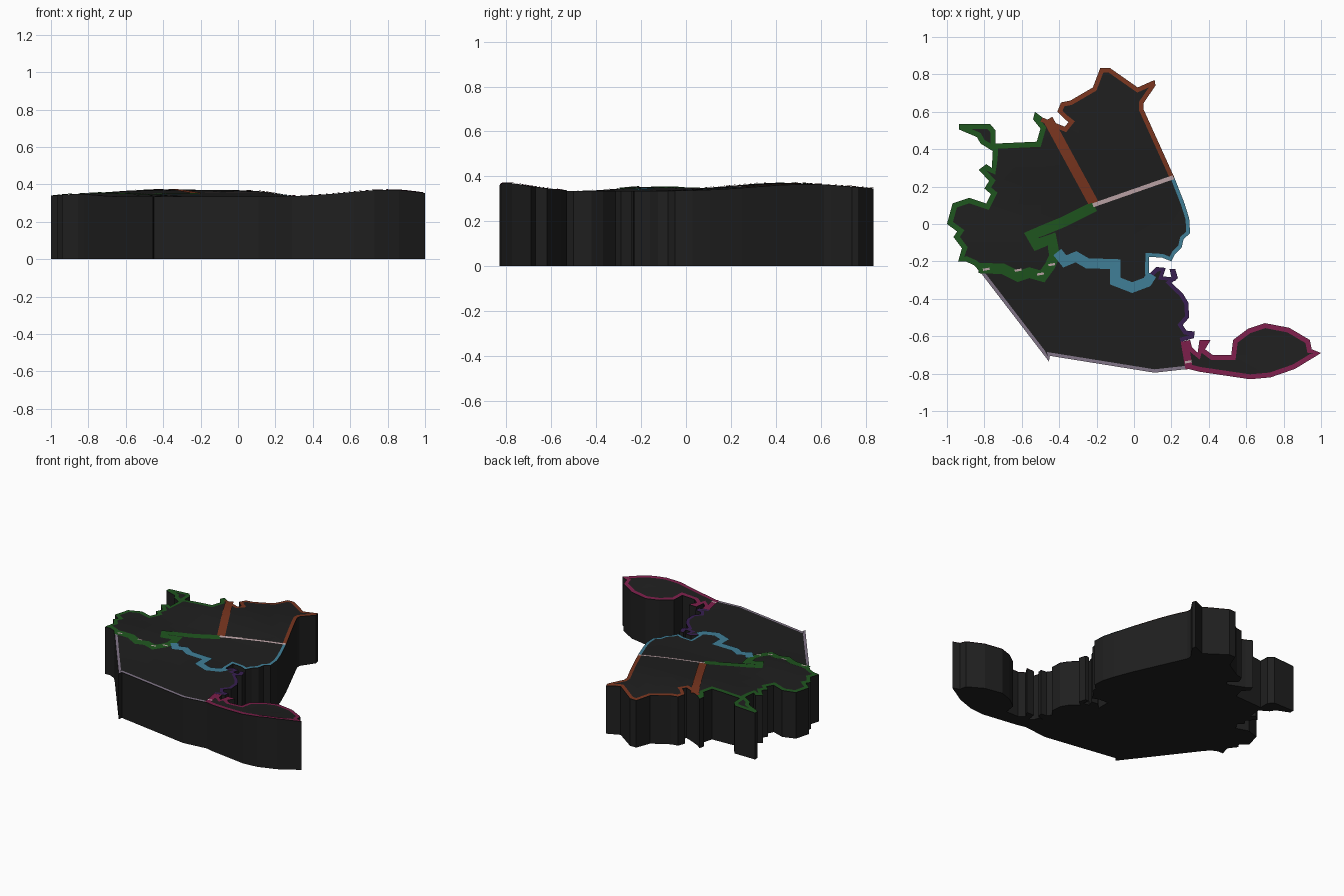
import bpy, bmesh, math
from mathutils import Vector as V

if "Cube" in bpy.data.objects:
    bpy.data.objects.remove(bpy.data.objects["Cube"])


def material(name, rgb):
    m = bpy.data.materials.new(name)
    m.diffuse_color = (*[(c / 255) ** 2.2 for c in rgb], 1)
    m.use_nodes = True
    m.node_tree.nodes["Principled BSDF"].inputs["Base Color"].default_value = m.diffuse_color
    return m


DARK = material("charcoal", (36, 36, 36))
RUST = material("rust", (120, 56, 36))
GREEN = material("forest green", (36, 86, 36))
BLUE = material("lake blue", (66, 126, 150))
PLUM = material("deep purple", (58, 36, 82))
ROSE = material("berry", (124, 36, 76))
MAUVE = material("grey mauve", (128, 116, 134))
PALE = material("pale pink", (190, 165, 168))


def height(x, y):
    """Gently rolling top surface."""
    def hill(cx, cy, rx, ry):
        return math.exp(-((x - cx) / rx) ** 2 - ((y - cy) / ry) ** 2)
    return (0.334 + 0.040 * hill(0.85, -0.85, 0.36, 0.22) + 0.036 * hill(-0.45, 0.42, 0.4, 0.32)
            + 0.020 * hill(-0.7, -0.15, 0.3, 0.2) + 0.026 * hill(0.05, 0.5, 0.3, 0.4))


# Coastline stretches, clockwise seen from above
north = [(-.49, .57), (-.42, .54), (-.37, .52), (-.35, .545), (-.37, .56), (-.41, .60), (-.39, .65),
         (-.34, .66), (-.22, .73), (-.18, .835), (-.13, .835), (.02, .73), (.11, .77), (.115, .74),
         (.05, .645), (.05, .615), (.215, .25)]
east = [(.215, .25), (.27, .11), (.295, .03), (.30, -.05), (.265, -.08), (.255, -.125), (.22, -.16),
        (.20, -.20), (.15, -.18), (.08, -.175), (.08, -.27)]
inlet = [(.08, -.27), (.12, -.23), (.17, -.235), (.155, -.28), (.20, -.285), (.19, -.24), (.22, -.24),
         (.235, -.29), (.20, -.315), (.26, -.37), (.29, -.42), (.295, -.50), (.26, -.54), (.28, -.57),
         (.325, -.575), (.32, -.61), (.25, -.63)]
island = [(.25, -.63), (.30, -.62), (.31, -.66), (.34, -.69), (.35, -.62), (.41, -.62), (.38, -.67),
          (.42, -.70), (.52, -.70), (.53, -.62), (.61, -.56), (.70, -.53), (.83, -.555), (.94, -.62),
          (.95, -.67), (1, -.69), (.86, -.775), (.73, -.82), (.62, -.83), (.35, -.79), (.29, -.775)]
south = [(.29, -.775), (.11, -.795), (-.45, -.705), (-.455, -.735), (-.82, -.26)]
west = [(-.82, -.26), (-.855, -.22), (-.90, -.20), (-.94, -.20), (-.92, -.13), (-.965, -.07), (-.945, -.04),
        (-1, .0), (-.97, .11), (-.88, .14), (-.79, .11), (-.765, .16), (-.80, .19), (-.775, .23),
        (-.83, .29), (-.79, .32), (-.76, .30), (-.755, .39), (-.82, .43), (-.84, .465), (-.935, .505),
        (-.935, .535), (-.77, .535), (-.74, .50), (-.74, .43), (-.52, .44), (-.50, .51), (-.54, .56),
        (-.53, .60), (-.49, .57)]


def finish(bm, name, mat):
    me = bpy.data.meshes.new(name)
    bm.to_mesh(me)
    bm.free()
    me.materials.append(mat)
    ob = bpy.data.objects.new(name, me)
    bpy.context.collection.objects.link(ob)
    return ob


# Land slab: outline extruded, then sliced on a grid so the top can roll
bm = bmesh.new()
outline = [p for part in (north, east, inlet, island, south, west) for p in part[:-1]]
face = bm.faces.new([bm.verts.new((x, y, 0)) for x, y in outline])
top = bmesh.ops.extrude_face_region(bm, geom=[face], use_keep_orig=True)
for v in top["geom"]:
    if isinstance(v, bmesh.types.BMVert):
        v.co.z = 0.3
bmesh.ops.triangulate(bm, faces=[f for f in bm.faces if len(f.verts) > 4])
for axis in (V((1, 0, 0)), V((0, 1, 0))):
    for i in range(-9, 10):
        bmesh.ops.bisect_plane(bm, geom=bm.verts[:] + bm.edges[:] + bm.faces[:], dist=1e-5,
                               plane_co=axis * (i * 0.1 + 0.003), plane_no=axis)
for v in bm.verts:
    if v.co.z > 0.1:
        v.co.z = height(v.co.x, v.co.y)
bmesh.ops.triangulate(bm, faces=[f for f in bm.faces if len(f.verts) > 4])
bmesh.ops.recalc_face_normals(bm, faces=bm.faces)
finish(bm, "land_slab", DARK)


def ribbon(name, pts, mat, left, right, lift=0.003):
    """Thin coloured band draped on the land, offset left and right of a path."""
    path = []
    for a, b in zip(pts, pts[1:]):
        a, b = V(a), V(b)
        n = max(1, round((b - a).length / 0.06))
        path += [a.lerp(b, i / n) for i in range(n)]
    path.append(V(pts[-1]))
    bm = bmesh.new()
    rows = []
    for i, p in enumerate(path):
        d0 = (p - path[i - 1]).normalized() if i else (path[1] - p).normalized()
        d1 = (path[i + 1] - p).normalized() if i < len(path) - 1 else d0
        m = V((-d0.y - d1.y, d0.x + d1.x))
        m = m.normalized() if m.length > 1e-4 else V((-d0.y, d0.x))
        m /= max(0.7, m.dot(V((-d0.y, d0.x))))
        row = []
        for q in (p - m * right, p + m * left):
            row.append(bm.verts.new((q.x, q.y, height(q.x, q.y) + lift)))
        rows.append(row)
    for (a, b), (c, d) in zip(rows, rows[1:]):
        f = bm.faces.new((a, c, d, b))
        f.normal_update()
        if f.normal.z < 0:
            f.normal_flip()
    finish(bm, name, mat)


# Coast bands (land lies right of each stretch)
ribbon("north_coast_band", north, RUST, 0, .024)
ribbon("east_coast_band", east, BLUE, 0, .020)
ribbon("inlet_coast_band", inlet, PLUM, 0, .022)
ribbon("island_coast_band", island, ROSE, 0, .026)
ribbon("south_coast_band", south, MAUVE, 0, .018)
ribbon("west_coast_band", west, GREEN, 0, .028)

# District borders across the land
ribbon("north_border", [(-.46, .56), (-.21, .10)], RUST, .027, .027, .004)
ribbon("central_border", [(-.22, .10), (.21, .25)], PALE, .011, .011, .005)
ribbon("west_border", [(-.21, .095), (-.38, .01), (-.55, -.06), (-.52, -.11), (-.44, -.08), (-.425, -.17),
                       (-.45, -.225), (-.49, -.28), (-.56, -.26), (-.62, -.28), (-.70, -.24),
                       (-.83, -.235)], GREEN, .028, .028, .004)
ribbon("lake_border", [(-.41, -.15), (-.37, -.20), (-.31, -.175), (-.25, -.21), (-.10, -.215), (-.10, -.305),
                       (-.01, -.34), (.07, -.31), (.095, -.27)], BLUE, .027, .027, .005)
ribbon("island_border", [(.27, -.63), (.295, -.775)], ROSE, .02, .02, .005)

# Pale flecks on the borders
for i, (x, y) in enumerate([(-.79, -.245), (-.62, -.25), (-.50, -.27), (-.44, -.22), (.29, -.74)]):
    ribbon(f"pale_fleck_{i}", [(x - .018, y), (x + .018, y + .006)], PALE, .006, .006, .006)
